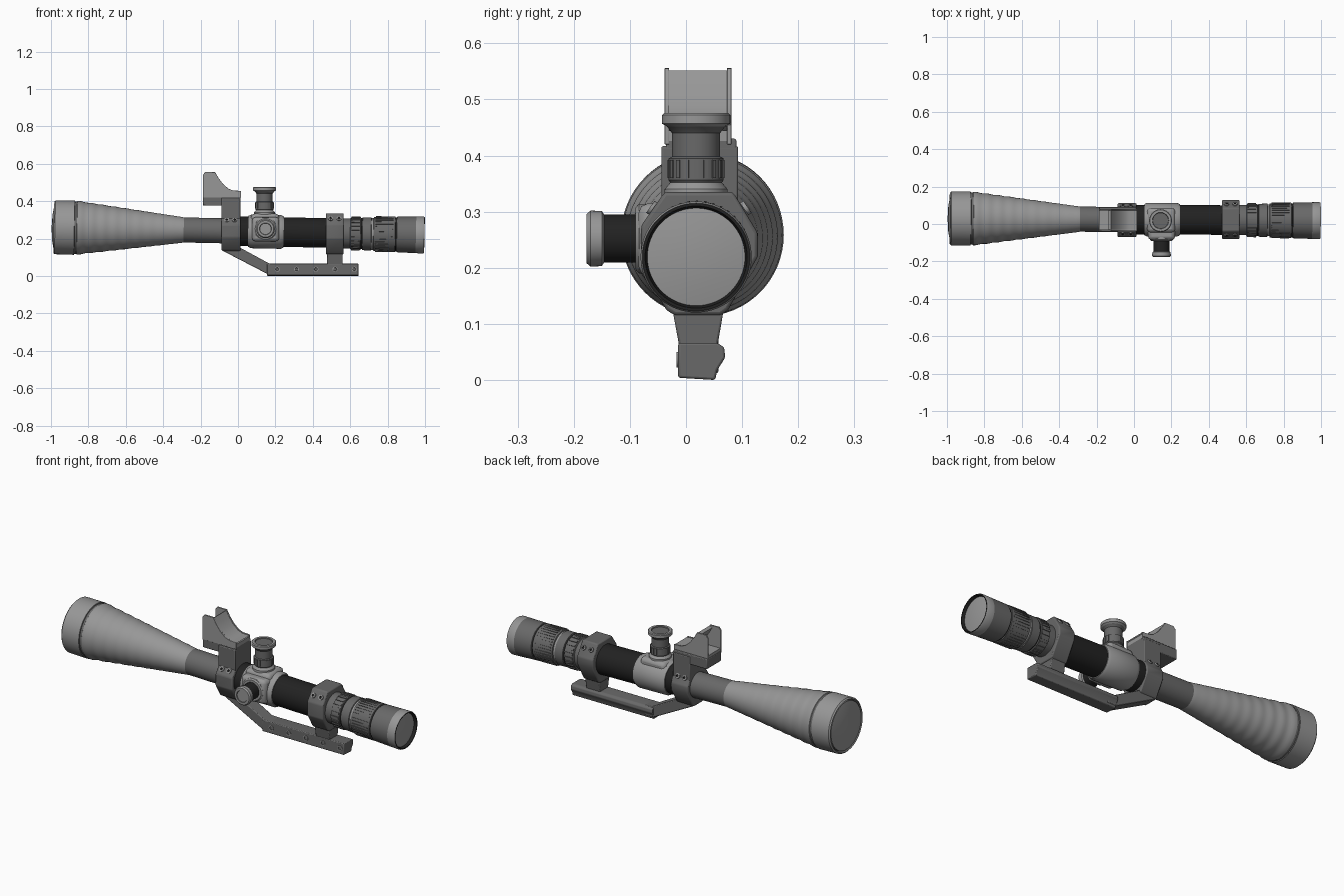
import bpy, bmesh, math
from mathutils import Vector, Matrix

cube = bpy.data.objects.get("Cube")
if cube:
    bpy.data.objects.remove(cube, do_unlink=True)


def material(name, v):
    m = bpy.data.materials.new(name)
    m.use_nodes = True
    m.diffuse_color = (v, v, v, 1)
    m.node_tree.nodes["Principled BSDF"].inputs["Base Color"].default_value = (v, v, v, 1)
    return m


LIGHT, MID, DARK = 0, 1, 2
MATS = [material("light grey", 0.31), material("mid grey", 0.14), material("near black", 0.016)]

# Shared optical axis, slightly tilted; local z runs along the tube
AXIS = Vector((1, -0.006, -0.021)).normalized()
TUBE = Matrix.Translation((0, 0.024, 0.24)) @ AXIS.to_track_quat('Z', 'Y').to_matrix().to_4x4()


def finish(name, bm, matrix=None, bevel=0, angle=35):
    bmesh.ops.recalc_face_normals(bm, faces=bm.faces)
    me = bpy.data.meshes.new(name)
    for f in bm.faces:
        f.smooth = True
    bm.to_mesh(me)
    bm.free()
    for m in MATS:
        me.materials.append(m)
    me.set_sharp_from_angle(angle=math.radians(angle))
    ob = bpy.data.objects.new(name, me)
    bpy.context.collection.objects.link(ob)
    if matrix:
        ob.matrix_world = matrix
    if bevel:
        mod = ob.modifiers.new("Bevel", 'BEVEL')
        mod.width, mod.segments, mod.limit_method = bevel, 2, 'ANGLE'
    return ob


def lathe(name, profile, matrix, steps=64):
    """Profile rows are (height, radius, colour of the band that starts here)."""
    bm = bmesh.new()
    rings = []
    for h, r, _ in profile:
        if r == 0:
            rings.append([bm.verts.new((0, 0, h))] * steps)
        else:
            rings.append([bm.verts.new((r * math.cos(a), r * math.sin(a), h))
                          for a in (math.tau * i / steps for i in range(steps))])
    for k in range(len(rings) - 1):
        for i in range(steps):
            j = (i + 1) % steps
            quad = (rings[k][i], rings[k][j], rings[k + 1][j], rings[k + 1][i])
            f = bm.faces.new(list(dict.fromkeys(quad)))
            f.material_index = profile[k][2]
    return finish(name, bm, matrix)


def prism(name, pts, axis, lo, hi, mat, bevel=0.004):
    """Extrude an outline: axis y takes (x, z) points, axis x takes (y, z) points."""
    bm = bmesh.new()
    place = (lambda p, c: (p[0], c, p[1])) if axis == 'y' else (lambda p, c: (c, p[0], p[1]))
    a = [bm.verts.new(place(p, lo)) for p in pts]
    b = [bm.verts.new(place(p, hi)) for p in pts]
    bm.faces.new(a)
    bm.faces.new(b)
    for i in range(len(pts)):
        j = (i + 1) % len(pts)
        bm.faces.new((a[i], a[j], b[j], b[i]))
    for f in bm.faces:
        f.material_index = mat
    return finish(name, bm, None, bevel)


def box(name, x, y, z, mat, bevel=0.004):
    return prism(name, [(x[0], z[0]), (x[1], z[0]), (x[1], z[1]), (x[0], z[1])], 'y', *y, mat, bevel)


def facing(loc, direction):
    return Matrix.Translation(loc) @ Vector(direction).to_track_quat('Z', 'Y').to_matrix().to_4x4()


# Objective bell with a lens, rim, groove and softly rippled taper
bell = [(-0.997, 0, LIGHT), (-0.993, 0.07, LIGHT), (-0.982, 0.128, MID), (-0.975, 0.13, MID),
        (-0.985, 0.137, LIGHT), (-0.978, 0.144, LIGHT), (-0.875, 0.145, MID),
        (-0.873, 0.140, MID), (-0.862, 0.140, LIGHT)]
N = 54
for i in range(N + 1):
    t = i / N
    ripple = 0.0018 * math.sin(t * math.tau * 9) * (1 - t)
    bell.append((-0.86 + 0.56 * t, 0.143 - 0.074 * t + ripple, LIGHT))
bell += [(-0.29, 0.067, LIGHT), (-0.29, 0, LIGHT)]
lathe("objective_bell", bell, TUBE)

# Main tubes
lathe("front_tube", [(-0.31, 0, MID), (-0.31, 0.067, MID), (-0.03, 0.067, MID), (-0.03, 0, MID)], TUBE)
lathe("main_tube", [(-0.04, 0, DARK), (-0.04, 0.079, DARK), (0.56, 0.079, DARK), (0.56, 0, DARK)], TUBE)

# Eyepiece with stepped rings and recessed lens
lathe("eyepiece", [
    (0.54, 0, MID), (0.54, 0.08, MID), (0.60, 0.08, MID), (0.603, 0.086, MID), (0.655, 0.088, MID),
    (0.657, 0.083, DARK), (0.664, 0.083, MID), (0.666, 0.088, MID), (0.712, 0.089, MID),
    (0.714, 0.085, LIGHT), (0.724, 0.085, MID), (0.726, 0.091, MID), (0.84, 0.095, MID),
    (0.842, 0.091, DARK), (0.848, 0.091, MID), (0.85, 0.095, MID), (0.952, 0.098, LIGHT),
    (0.99, 0.099, LIGHT), (0.997, 0.096, DARK), (0.997, 0.091, DARK), (0.982, 0.087, LIGHT),
    (0.988, 0.05, LIGHT), (0.99, 0, LIGHT)], TUBE)


def ribs(name, count, radius, lo, hi, width, matrix, mat):
    bm = bmesh.new()
    for i in range(count):
        turn = Matrix.Rotation(math.tau * i / count, 4, 'Z')
        place = turn @ Matrix.Translation((radius, 0, (lo + hi) / 2))
        bmesh.ops.create_cube(bm, size=1, matrix=place @ Matrix.Diagonal((0.008, width, hi - lo, 1)))
    for f in bm.faces:
        f.material_index = mat
    finish(name, bm, matrix)


ribs("magnification_ring_ribs", 24, 0.087, 0.606, 0.652, 0.011, TUBE, MID)
ribs("focus_ring_ribs", 40, 0.0915, 0.735, 0.83, 0.004, TUBE, MID)

# Turret saddle
lathe("turret_saddle", [(0.055, 0, LIGHT), (0.055, 0.083, LIGHT), (0.07, 0.09, LIGHT),
                        (0.23, 0.09, LIGHT), (0.245, 0.083, LIGHT), (0.245, 0, LIGHT)], TUBE)
box("side_turret_boss", (0.075, 0.22), (-0.085, 0.02), (0.185, 0.315), LIGHT, 0.018)
box("top_turret_boss", (0.07, 0.22), (-0.045, 0.085), (0.25, 0.333), LIGHT, 0.018)

# Elevation turret on top
top = facing((0.142, 0.018, 0), (0, 0, 1))
lathe("elevation_turret", [
    (0.30, 0, LIGHT), (0.30, 0.058, LIGHT), (0.34, 0.056, LIGHT), (0.352, 0.046, MID),
    (0.356, 0.049, MID), (0.395, 0.049, MID), (0.398, 0.043, MID), (0.44, 0.043, MID),
    (0.452, 0.052, LIGHT), (0.457, 0.061, LIGHT), (0.472, 0.061, LIGHT), (0.476, 0.057, LIGHT),
    (0.476, 0.044, MID), (0.471, 0.042, MID), (0.471, 0, MID)], top, 48)
ribs("elevation_turret_ribs", 18, 0.047, 0.36, 0.392, 0.008, top, MID)

# Side knob facing the front
lathe("side_knob", [
    (0.05, 0, LIGHT), (0.05, 0.062, LIGHT), (0.084, 0.062, LIGHT), (0.09, 0.055, LIGHT),
    (0.09, 0.043, DARK), (0.146, 0.043, LIGHT), (0.15, 0.049, LIGHT), (0.17, 0.05, LIGHT),
    (0.177, 0.044, LIGHT), (0.177, 0.032, MID), (0.174, 0.03, LIGHT), (0.174, 0, LIGHT)],
    facing((0.147, 0, 0.252), (0, -1, 0)), 48)

# Clamp rings of the mount
clamp = [(-0.038, 0.335), (0.084, 0.335), (0.128, 0.262), (0.128, 0.22), (0.075, 0.125),
         (0.062, 0.115), (-0.02, 0.115), (-0.035, 0.125), (-0.08, 0.20), (-0.08, 0.275)]
prism("rear_clamp", clamp, 'x', 0.47, 0.565, MID, 0.006)
prism("front_clamp", [(0.021 + (y - 0.024) * 0.87, 0.232 + (z - 0.228) * 0.86) for y, z in clamp],
      'x', -0.088, 0.014, MID, 0.006)
prism("rear_pedestal", [(-0.025, 0.13), (0.068, 0.13), (0.056, 0.06), (-0.012, 0.06)],
      'x', 0.475, 0.56, MID)
for i in range(2):
    for x, y, z in ((0.495 + i * 0.045, -0.061, 0.307), (-0.06 + i * 0.042, -0.052, 0.299)):
        for side, yy in ((-1, y), (1, 0.046 - y)):
            lathe("clamp_screw", [(-0.004, 0, LIGHT), (-0.004, 0.013, LIGHT), (0.003, 0.013, LIGHT),
                                  (0.003, 0.007, DARK), (0, 0.006, DARK), (0, 0, DARK)],
                  facing((x, yy, z), (0, side * 0.82, 0.57)), 16)

# Base rail, its screws and the angled arm
prism("base_rail", [(-0.014, 0.004), (0.052, 0.0), (0.056, 0.018), (0.07, 0.04), (0.068, 0.058),
                    (0.056, 0.066), (-0.014, 0.066)], 'x', 0.155, 0.645, MID)
prism("angled_arm", [(-0.088, 0.15), (-0.088, 0.138), (0.155, 0.012), (0.21, 0.012),
                     (0.21, 0.066), (0.165, 0.068), (0.014, 0.15)], 'y', -0.012, 0.058, MID)
for i in range(5):
    lathe("rail_screw", [(-0.004, 0, LIGHT), (-0.004, 0.014, LIGHT), (0.003, 0.014, LIGHT),
                         (0.003, 0.009, MID), (0, 0.008, MID), (0, 0, MID)],
          facing((0.21 + i * 0.103, -0.014, 0.036), (0, -1, 0)), 16)

# Post and shelf carrying the upper sight
box("sight_post", (-0.088, 0.014), (-0.044, 0.093), (0.27, 0.417), MID)
box("sight_shelf", (-0.188, 0.014), (-0.036, 0.09), (0.376, 0.43), MID)

# Upper sight: two thin ears with a curved ramp between them
ramp = [(-0.122, 0.555), (-0.105, 0.525), (-0.08, 0.492), (-0.05, 0.466), (-0.025, 0.457), (0.016, 0.455)]
ear = [(-0.188, 0.42), (-0.188, 0.54), (-0.176, 0.556)] + ramp + [(0.016, 0.42)]
for y in (-0.038, 0.073):
    prism("sight_ear", ear, 'y', y, y + 0.008, LIGHT, 0.001)
under = [(x - 0.014, z - 0.012) for x, z in reversed(ramp)]
prism("sight_ramp", [(x, z - 0.003) for x, z in ramp] + under, 'y', -0.032, 0.075, LIGHT, 0)
box("sight_floor", (-0.186, 0.014), (-0.034, 0.077), (0.425, 0.445), LIGHT, 0)
